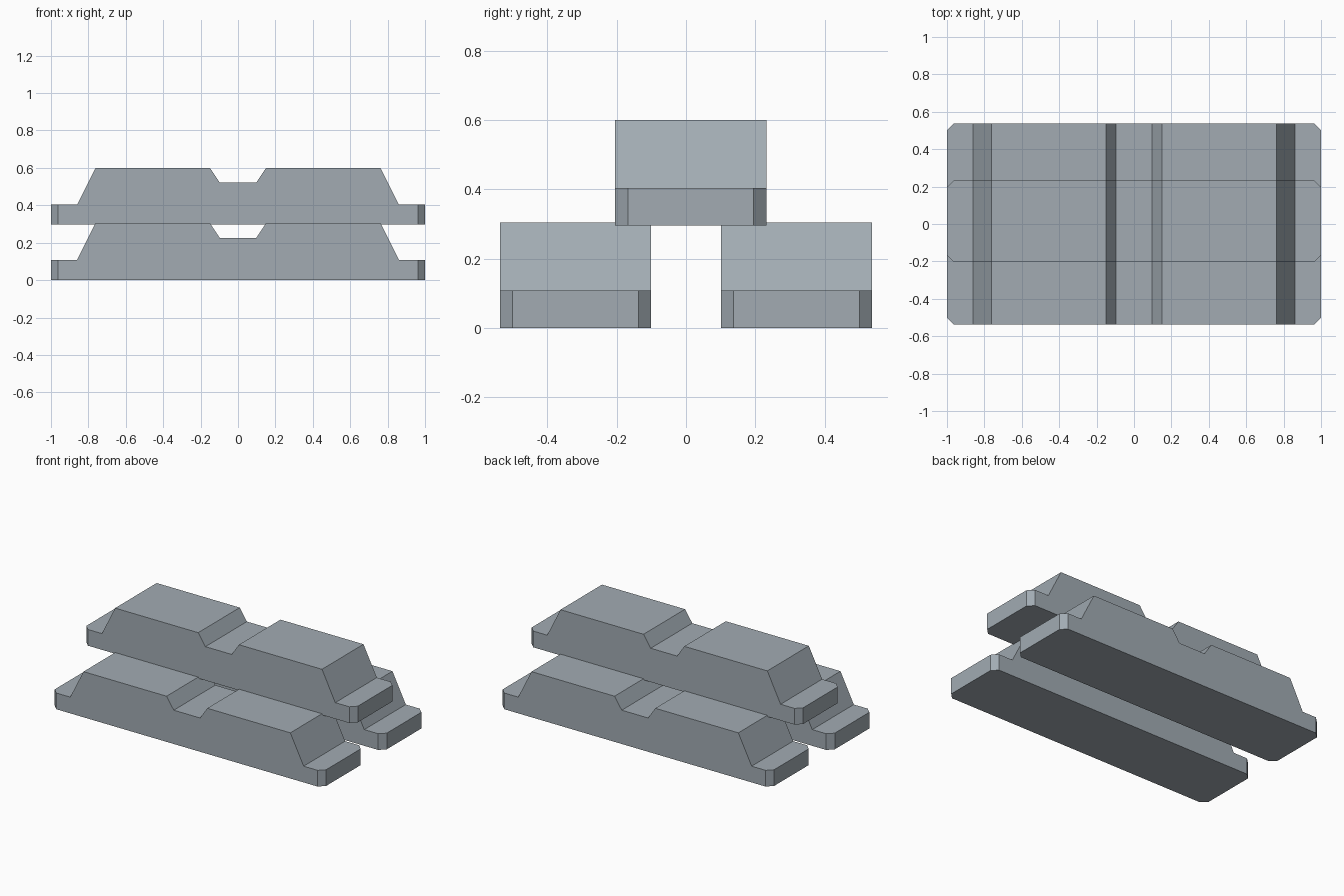
import bpy, bmesh

if "Cube" in bpy.data.objects:
    bpy.data.objects.remove(bpy.data.objects["Cube"])

steel = bpy.data.materials.new("grey_steel")
steel.diffuse_color = (0.36, 0.41, 0.45, 1)
steel.use_nodes = True
steel.node_tree.nodes["Principled BSDF"].inputs["Base Color"].default_value = steel.diffuse_color

WIDTH, CHAMFER = 0.437, 0.037

# Right half of the long side outline, mirrored for the left half
half = [(1.0, 0.0), (1.0, 0.108), (0.86, 0.108), (0.762, 0.304),
        (0.15, 0.304), (0.097, 0.225)]
outline = half + [(-x, z) for x, z in reversed(half)]


def ingot(name, y, z):
    bm = bmesh.new()
    # Extrude the outline across the width
    face = bm.faces.new([bm.verts.new((px, -WIDTH / 2, pz)) for px, pz in outline])
    out = bmesh.ops.extrude_face_region(bm, geom=[face])
    moved = [v for v in out["geom"] if isinstance(v, bmesh.types.BMVert)]
    bmesh.ops.translate(bm, verts=moved, vec=(0, WIDTH, 0))
    # Chamfer the four upright end corners
    corners = [e for e in bm.edges
               if all(abs(v.co.x) > 0.99 for v in e.verts)
               and abs(e.verts[0].co.z - e.verts[1].co.z) > 0.05]
    bmesh.ops.bevel(bm, geom=corners, offset=CHAMFER, offset_type='OFFSET',
                    segments=1, affect='EDGES')
    # Bevel offset runs along the two adjoining faces
    bmesh.ops.recalc_face_normals(bm, faces=bm.faces)
    mesh = bpy.data.meshes.new(name)
    bm.to_mesh(mesh)
    bm.free()
    mesh.materials.append(steel)
    obj = bpy.data.objects.new(name, mesh)
    obj.location = (0, y, z)
    bpy.context.collection.objects.link(obj)


# Two ingots below, one resting across the gap
ingot("front_ingot", -0.319, 0)
ingot("back_ingot", 0.319, 0)
ingot("top_ingot", 0.014, 0.296)
